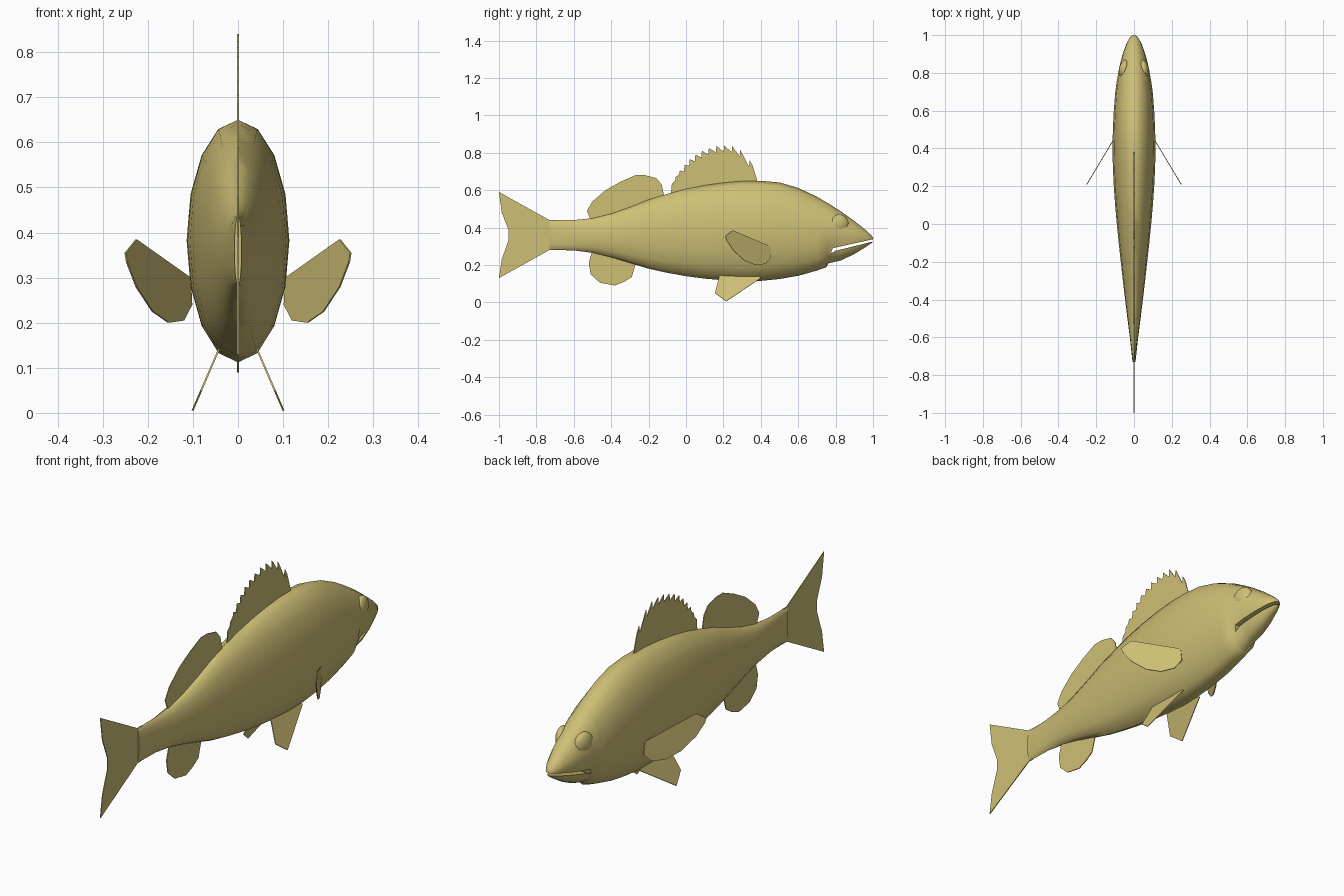
import bpy
import bmesh
from math import sin, cos, pi, radians

default_cube = bpy.data.objects.get("Cube")
if default_cube:
    bpy.data.objects.remove(default_cube, do_unlink=True)

# One ochre colour for the whole fish
OCHRE = (.62, .52, .18, 1)
ochre = bpy.data.materials.new("ochre")
ochre.use_nodes = True
ochre.diffuse_color = OCHRE
shader = next(n for n in ochre.node_tree.nodes if n.type == "BSDF_PRINCIPLED")
shader.inputs["Base Color"].default_value = OCHRE


def make_object(name, vertices, faces):
    mesh = bpy.data.meshes.new(name)
    mesh.from_pydata(vertices, [], faces)
    bm = bmesh.new()
    bm.from_mesh(mesh)
    bmesh.ops.recalc_face_normals(bm, faces=bm.faces)
    bm.to_mesh(mesh)
    bm.free()
    mesh.materials.append(ochre)
    obj = bpy.data.objects.new(name, mesh)
    bpy.context.collection.objects.link(obj)
    return obj


def activate(obj):
    bpy.ops.object.select_all(action="DESELECT")
    obj.select_set(True)
    bpy.context.view_layer.objects.active = obj


def make_fin(name, outline, spread=lambda y, z: 0):
    """Thin fin from a side outline; spread gives the sideways offset."""
    vertices = [(spread(y, z), y, z) for y, z in outline]
    fin = make_object(name, vertices, [range(len(vertices))])
    solid = fin.modifiers.new("thickness", "SOLIDIFY")
    solid.thickness = .004
    solid.offset = 0
    return fin


def make_fin_pair(name, outline, spread):
    make_fin("left_" + name, outline, spread)
    make_fin("right_" + name, outline, lambda y, z: -spread(y, z))


# Body: elliptical rings along the length (y, top, bottom, half width)
SIDES = 16
profile = [
    (-.73, .44, .28, .008), (-.6, .44, .278, .022), (-.5, .45, .265, .035),
    (-.4, .475, .24, .047), (-.3, .51, .21, .059), (-.2, .55, .18, .07),
    (-.1, .58, .158, .081), (0, .607, .14, .091), (.1, .627, .127, .1),
    (.2, .641, .118, .107), (.3, .65, .112, .112), (.4, .65, .115, .114),
    (.5, .641, .125, .112), (.6, .612, .142, .107), (.7, .565, .17, .099),
    (.75, .535, .188, .092), (.76, .53, .208, .09), (.83, .485, .225, .078),
    (.9, .435, .258, .06), (.96, .387, .295, .038), (.99, .36, .315, .02),
    (1, .345, .325, .008),
]
vertices, faces = [], []
for y, top, bottom, half_width in profile:
    middle, half_height = (top + bottom) / 2, (top - bottom) / 2
    for i in range(SIDES):
        angle = 2 * pi * i / SIDES
        # The lower jaw sits inside the cheeks
        jaw = .92 if y > .755 and sin(angle) < -.3 else 1
        vertices.append((half_width * jaw * cos(angle), y,
                         middle + half_height * sin(angle)))
for ring in range(len(profile) - 1):
    for i in range(SIDES):
        a, b = ring * SIDES + i, ring * SIDES + (i + 1) % SIDES
        faces.append((a, b, b + SIDES, a + SIDES))
faces.append(range(SIDES))
faces.append(range(len(vertices) - SIDES, len(vertices)))
body = make_object("body", vertices, faces)

# Mouth: a narrow wedge cut across the head
wedge = [(.775, .262), (.785, .29), (1.02, .342), (1.02, .33), (.8, .276)]
count = len(wedge)
sides = [(x, y, z) for x in (-.2, .2) for y, z in wedge]
walls = [(i, (i + 1) % count, (i + 1) % count + count, i + count)
         for i in range(count)]
cutter = make_object("mouth_cutter", sides,
                     walls + [range(count), range(count, 2 * count)])
cutter.hide_render = True
cut = body.modifiers.new("mouth", "BOOLEAN")
cut.operation = "DIFFERENCE"
cut.solver = "EXACT"
cut.object = cutter
activate(body)
bpy.ops.object.modifier_apply(modifier=cut.name)
bpy.data.objects.remove(cutter, do_unlink=True)
bpy.ops.object.shade_smooth_by_angle(angle=radians(52))

# Eyes: flattened bulges on the head
for side, name in ((1, "left_eye"), (-1, "right_eye")):
    bpy.ops.mesh.primitive_uv_sphere_add(segments=24, ring_count=12, radius=1)
    eye = bpy.context.object
    eye.name = name
    eye.location = (side * .053, .82, .42)
    eye.scale = (.026, .05, .05)
    eye.rotation_euler.z = side * radians(12)
    eye.data.materials.append(ochre)
    bpy.ops.object.shade_smooth()

# Tail fin
make_fin("tail_fin", [
    (-.7, .44), (-.73, .44), (-1, .59), (-.985, .48), (-.95, .39),
    (-.95, .33), (-.985, .23), (-1, .13), (-.73, .28), (-.7, .28)])

# Spiny dorsal fin: each spine leans back to a tip, then drops to a notch
tips = [(.34, .76), (.29, .815), (.247, .836), (.204, .84), (.163, .837),
        (.122, .825), (.085, .81), (.05, .79), (.02, .765), (-.008, .735),
        (-.033, .705), (-.055, .67), (-.075, .635)]
spiny_outline = [(.38, .63), (.38, .655), (.355, .735)]
for y, z in tips:
    depth = .035 if z > .72 else .02
    spiny_outline += [(y, z), (y - .003, z - depth)]
spiny_outline += [(-.08, .57), (.15, .6)]
make_fin("spiny_dorsal_fin", spiny_outline)

# Soft dorsal fin
make_fin("soft_dorsal_fin", [
    (-.51, .44), (-.53, .49), (-.5, .54), (-.43, .6), (-.35, .645),
    (-.27, .68), (-.22, .68), (-.16, .665), (-.13, .63), (-.115, .56),
    (-.3, .49)])

# Anal fin
make_fin("anal_fin", [
    (-.5, .28), (-.52, .21), (-.51, .15), (-.46, .105), (-.38, .09),
    (-.33, .11), (-.29, .135), (-.265, .22), (-.4, .26)])

# Pelvic fins splay outwards below the belly
make_fin_pair("pelvic_fin", [
    (.18, .15), (.155, .05), (.215, .005), (.4, .13), (.38, .15)],
    lambda y, z: .045 + (.135 - z) * .43)

# Pectoral fins sweep back from the flanks
make_fin_pair("pectoral_fin", [
    (.21, .355), (.25, .385), (.45, .3), (.455, .24), (.425, .205),
    (.37, .2), (.31, .225), (.25, .28), (.215, .335)],
    lambda y, z: .106 + (.45 - y) * .6)
